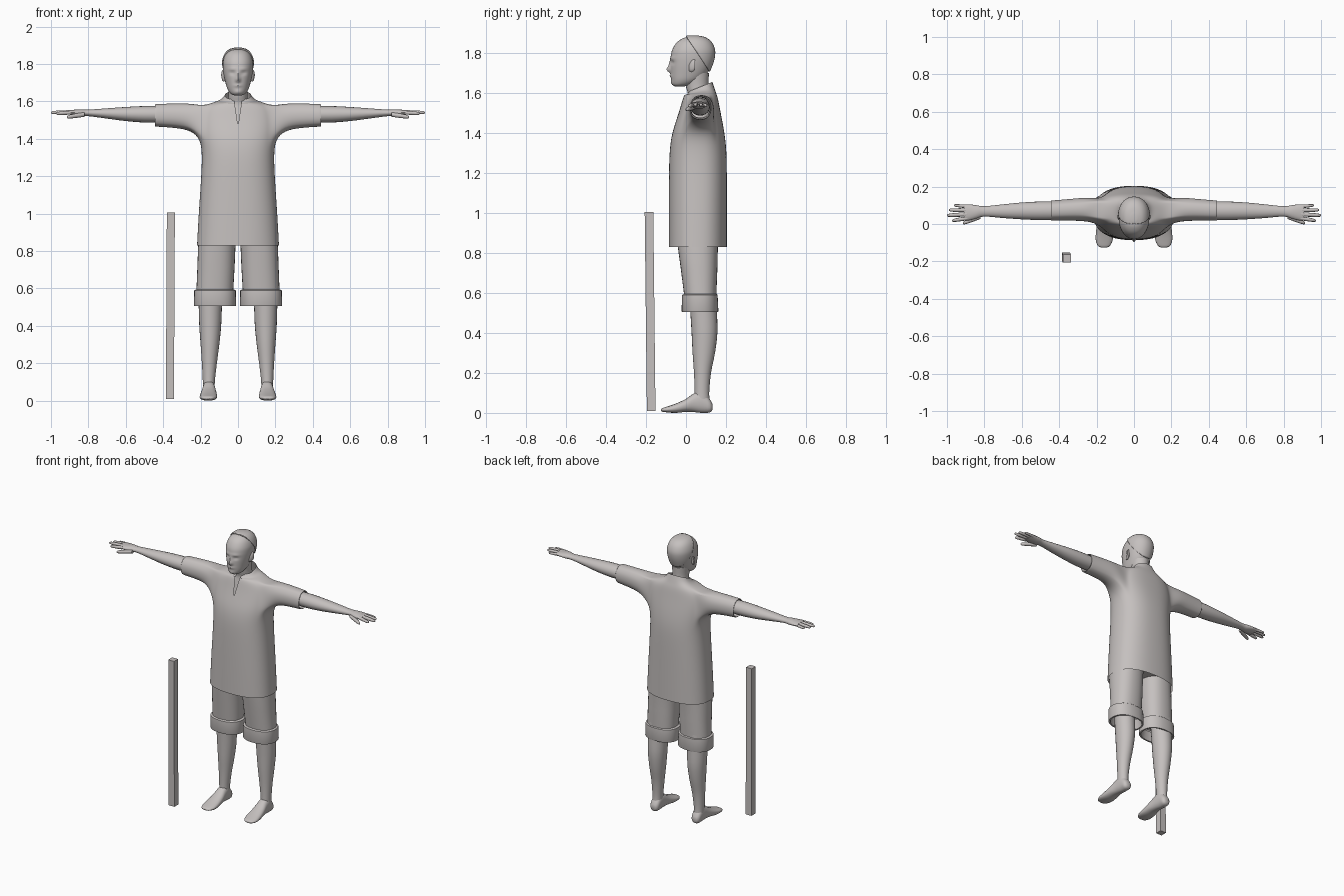
import bpy, bmesh, math
from mathutils import Vector

if "Cube" in bpy.data.objects:
    bpy.data.objects.remove(bpy.data.objects["Cube"])

clay = bpy.data.materials.new("warm_grey")
clay.diffuse_color = (0.56, 0.53, 0.52, 1)
clay.use_nodes = True
clay.node_tree.nodes["Principled BSDF"].inputs["Base Color"].default_value = clay.diffuse_color


def finish(name, bm, mirror=False, subsurf=0, solid=0.0, angle=40):
    """Turn a bmesh into a shaded object with its modifiers."""
    bmesh.ops.recalc_face_normals(bm, faces=bm.faces)
    me = bpy.data.meshes.new(name)
    bm.to_mesh(me)
    bm.free()
    me.materials.append(clay)
    ob = bpy.data.objects.new(name, me)
    bpy.context.collection.objects.link(ob)
    bpy.ops.object.select_all(action='DESELECT')
    ob.select_set(True)
    bpy.context.view_layer.objects.active = ob
    bpy.ops.object.shade_smooth_by_angle(angle=math.radians(angle))
    if mirror:
        ob.modifiers.new("Mirror", 'MIRROR').use_mirror_merge = False
    if solid:
        m = ob.modifiers.new("Thickness", 'SOLIDIFY')
        m.thickness = solid
        m.offset = -1
    if subsurf:
        m = ob.modifiers.new("Smooth", 'SUBSURF')
        m.levels = m.render_levels = subsurf
    return ob


def dense(rows, k):
    """Catmull-Rom interpolation between cross-section rows."""
    out = []
    for j in range(len(rows) - 1):
        p = [rows[max(0, min(len(rows) - 1, j + d))] for d in (-1, 0, 1, 2)]
        for s in range(k):
            t = s / k
            out.append([0.5 * (2 * b + (c - a) * t + (2 * a - 5 * b + 4 * c - d) * t * t
                               + (3 * b - a - 3 * c + d) * t ** 3) for a, b, c, d in zip(*p)])
    return out + [rows[-1]]


def ring(axis, row, n, e):
    """Superellipse at row = (position, lo, hi, lo, hi[, slope])."""
    a, l1, h1, l2, h2 = row[:5]
    slope = row[5] if len(row) > 5 else 0
    pts = []
    for i in range(n):
        t = math.tau * i / n
        c, s = math.cos(t), math.sin(t)
        u = math.copysign(abs(c) ** (2 / e), c) * (h1 - l1) / 2
        v = math.copysign(abs(s) ** (2 / e), s) * (h2 - l2) / 2
        p, q, w = (l1 + h1) / 2 + u, (l2 + h2) / 2 + v, a + slope * v
        pts.append({'x': (w, p, q), 'y': (p, w, q), 'z': (p, q, w)}[axis])
    return pts


def loft(axis, rows, n=24, e=2.0, caps=True, bm=None):
    bm = bm or bmesh.new()
    grid = [[bm.verts.new(p) for p in ring(axis, r, n, e)] for r in rows]
    for a, b in zip(grid, grid[1:]):
        for i in range(n):
            k = (i + 1) % n
            bm.faces.new((a[i], a[k], b[k], b[i]))
    if caps:
        bm.faces.new(grid[0])
        bm.faces.new(grid[-1])
    return bm


# Shirt: body rings with side openings that grow into sleeves
N = 32
body = [(.83, .22, -.087, .205, 0), (1.0, .211, -.087, .205, 0), (1.2, .197, -.086, .205, 0),
        (1.32, .192, -.083, .203, 0), (1.40, .203, -.07, .193, 0), (1.46, .208, -.05, .182, 0),
        (1.52, .205, -.03, .17, 0), (1.575, .185, -.015, .16, 0), (1.598, .125, -.005, .15, .05),
        (1.605, .088, .0, .143, .25), (1.632, .07, .018, .132, .4)]
sleeve = [(.25, .01, .148, 1.442, 1.59), (.33, .014, .14, 1.457, 1.59), (.43, .013, .131, 1.463, 1.587),
          (.445, .013, .131, 1.464, 1.586), (.446, .02, .124, 1.472, 1.579), (.40, .022, .122, 1.475, 1.577)]
LOW, TOP, HALF = 4, 7, 3
bm = bmesh.new()
grid = [[bm.verts.new(p) for p in ring('z', (z, -rx, rx, y0, y1, t), N, 2.4)] for z, rx, y0, y1, t in body]
for r in range(len(grid) - 1):
    for i in range(N):
        side = min((i + HALF) % 16, 99) < 2 * HALF
        if not (LOW <= r < TOP and side):
            k = (i + 1) % N
            bm.faces.new((grid[r][i], grid[r][k], grid[r + 1][k], grid[r + 1][i]))
for base, s in ((0, 1), (16, -1)):
    col = lambda r, i: grid[r][(base + i) % N]
    rim = [col(LOW, i) for i in range(-HALF, HALF)] + [col(r, HALF) for r in range(LOW, TOP)]
    rim += [col(TOP, i) for i in range(HALF, -HALF, -1)] + [col(r, -HALF) for r in range(TOP, LOW, -1)]
    angles = [math.atan2((v.co.z - 1.4875) / .0875, (v.co.y - .07) / .075) for v in rim]
    last = rim
    for x, y0, y1, z0, z1 in sleeve:
        new = [bm.verts.new((s * x, (y0 + y1) / 2 + (y1 - y0) / 2 * math.cos(a),
                             (z0 + z1) / 2 + (z1 - z0) / 2 * math.sin(a))) for a in angles]
        for i in range(len(rim)):
            k = (i + 1) % len(rim)
            bm.faces.new((last[i], last[k], new[k], new[i]))
        last = new
bmesh.ops.delete(bm, geom=[v for v in bm.verts if not v.link_faces], context='VERTS')
# Neck slit at the front of the shirt
slit = [e for e in bm.edges if all(abs(v.co.x) < 1e-5 and v.co.y < .05 and v.co.z > 1.45 for v in e.verts)]
bmesh.ops.split_edges(bm, edges=slit)
for v in bm.verts:
    if abs(v.co.x) < 1e-5 and v.co.y < .05 and v.co.z > 1.5:
        mid = sum(f.calc_center_median().x for f in v.link_faces)
        v.co.x = math.copysign(min(.018, (v.co.z - 1.48) * .17), mid)
finish("shirt", bm, subsurf=2, angle=60)

# Neck and chest under the shirt
finish("neck", loft('z', dense([(1.46, -.13, .13, -.02, .15), (1.54, -.10, .10, .0, .14),
                                (1.59, -.06, .06, .01, .125), (1.63, -.05, .05, .0, .112),
                                (1.70, -.055, .055, -.01, .115)], 4)))

# Head with sculpted face: bumps are (x, z, width, height, depth)
skull = [(1.632, -.02, .02, -.055, -.01), (1.642, -.04, .04, -.067, .03), (1.665, -.056, .056, -.073, .075),
         (1.70, -.067, .067, -.076, .108), (1.74, -.076, .076, -.077, .127), (1.78, -.081, .081, -.076, .138),
         (1.815, -.080, .080, -.069, .138), (1.85, -.067, .067, -.048, .122), (1.872, -.045, .045, -.018, .092),
         (1.881, -.015, .015, .015, .05)]
bumps = [(0, 1.716, .011, .014, -.02), (0, 1.742, .008, .02, -.009), (0, 1.684, .02, .006, -.007),
         (0, 1.65, .02, .012, -.005)]
for s in (-1, 1):
    bumps += [(s * .03, 1.752, .015, .009, .008), (s * .03, 1.773, .024, .008, -.004)]
bm = loft('z', dense(skull, 5), 64, 2.15)
for v in bm.verts:
    if v.co.y < 0:
        v.co.y += sum(d * math.exp(-((v.co.x - x) / w) ** 2 - ((v.co.z - z) / h) ** 2)
                      for x, z, w, h, d in bumps)
finish("head", bm, angle=60)

# Close-fitting cap, cut along a slanted plane from crown to nape
bm = loft('z', dense(skull, 4), 48, 2.15)
centre = Vector((0, .035, 1.77))
for v in bm.verts:
    v.co = centre + (v.co - centre) * 1.065
bmesh.ops.bisect_plane(bm, geom=bm.verts[:] + bm.edges[:] + bm.faces[:], plane_co=(0, 0, 1.885),
                       plane_no=(0, .18, .12), clear_inner=True)
finish("cap", bm, solid=.009)

# Ears
bm = loft('y', dense([(.015, .066, .078, 1.71, 1.745), (.03, .068, .087, 1.705, 1.765),
                      (.045, .072, .09, 1.715, 1.768)], 3), 12)
finish("ear", bm, mirror=True, angle=60)

# Arms, hands and fingers
bm = loft('x', dense([(.40, .022, .12, 1.487, 1.574), (.5, .021, .12, 1.487, 1.575), (.6, .025, .115, 1.495, 1.57),
                      (.7, .032, .105, 1.508, 1.563), (.8, .04, .095, 1.521, 1.556), (.84, .03, .1, 1.52, 1.558),
                      (.88, .02, .105, 1.525, 1.555), (.91, .02, .104, 1.531, 1.552)], 3), 20)
finish("arm", bm, mirror=True)
bm = bmesh.new()
# finger rows: start x, y, z, end x, y, z, radius
for x0, y0, z0, x1, y1, z1, r in [(.89, .031, 1.54, .972, .018, 1.535, .0105), (.89, .052, 1.543, 1.0, .046, 1.54, .011),
                                  (.89, .073, 1.543, .99, .075, 1.54, .0105), (.89, .093, 1.54, .962, .1, 1.537, .009),
                                  (.82, .04, 1.53, .915, .004, 1.516, .0125)]:
    rows = []
    for t, k in ((0, 1), (.4, 1), (.75, .9), (.94, .7), (1, .3)):
        x, y, z = x0 + (x1 - x0) * t, y0 + (y1 - y0) * t, z0 + (z1 - z0) * t
        rows.append((x, y - r * k, y + r * k, z - r * k, z + r * k))
    loft('x', rows, 10, bm=bm)
finish("fingers", bm, mirror=True, angle=60)

# Shorts: seat and two legs with turned-up cuffs
finish("shorts_seat", loft('z', [(.87, -.2, .2, -.045, .16), (.95, -.195, .195, -.06, .175),
                                 (1.1, -.17, .17, -.06, .17)], 32, 2.4))
bm = loft('z', [(.95, .005, .20, -.055, .17), (.86, .012, .212, -.045, .16), (.72, .018, .217, -.026, .157),
                (.595, .025, .222, -.01, .152), (.59, .012, .234, -.02, .158), (.51, .01, .236, -.022, .162),
                (.505, .012, .234, -.02, .16), (.505, .022, .224, -.01, .152), (.57, .03, .218, -.005, .15)],
          32, 2.3, caps=False)
finish("shorts_leg", bm, mirror=True)

# Lower legs and bare feet
bm = loft('z', dense([(.62, .08, .213, .015, .15), (.5, .086, .21, .022, .155), (.4, .09, .207, .028, .157),
                      (.3, .1, .2, .033, .145), (.2, .113, .193, .04, .125), (.1, .124, .188, .043, .116),
                      (.04, .125, .187, .04, .12)], 3))
finish("lower_leg", bm, mirror=True)
bm = loft('y', dense([(.132, .14, .17, .015, .045), (.118, .126, .184, .002, .07), (.08, .123, .188, 0, .11),
                      (.04, .12, .191, .004, .098), (0, .115, .198, .005, .07), (-.05, .112, .204, 0, .047),
                      (-.09, .115, .204, .002, .033), (-.118, .13, .192, .006, .024),
                      (-.125, .145, .175, .01, .018)], 3), 24, 2.3)
finish("foot", bm, mirror=True)

# Slightly leaning square post
bm = bmesh.new()
bmesh.ops.create_cube(bm, size=1)
for v in bm.verts:
    t = v.co.z + .5
    v.co = (-.364 + .005 * t + v.co.x * .043, -.174 - .011 * t + v.co.y * .043, .01 + .995 * t)
finish("post", bm)
